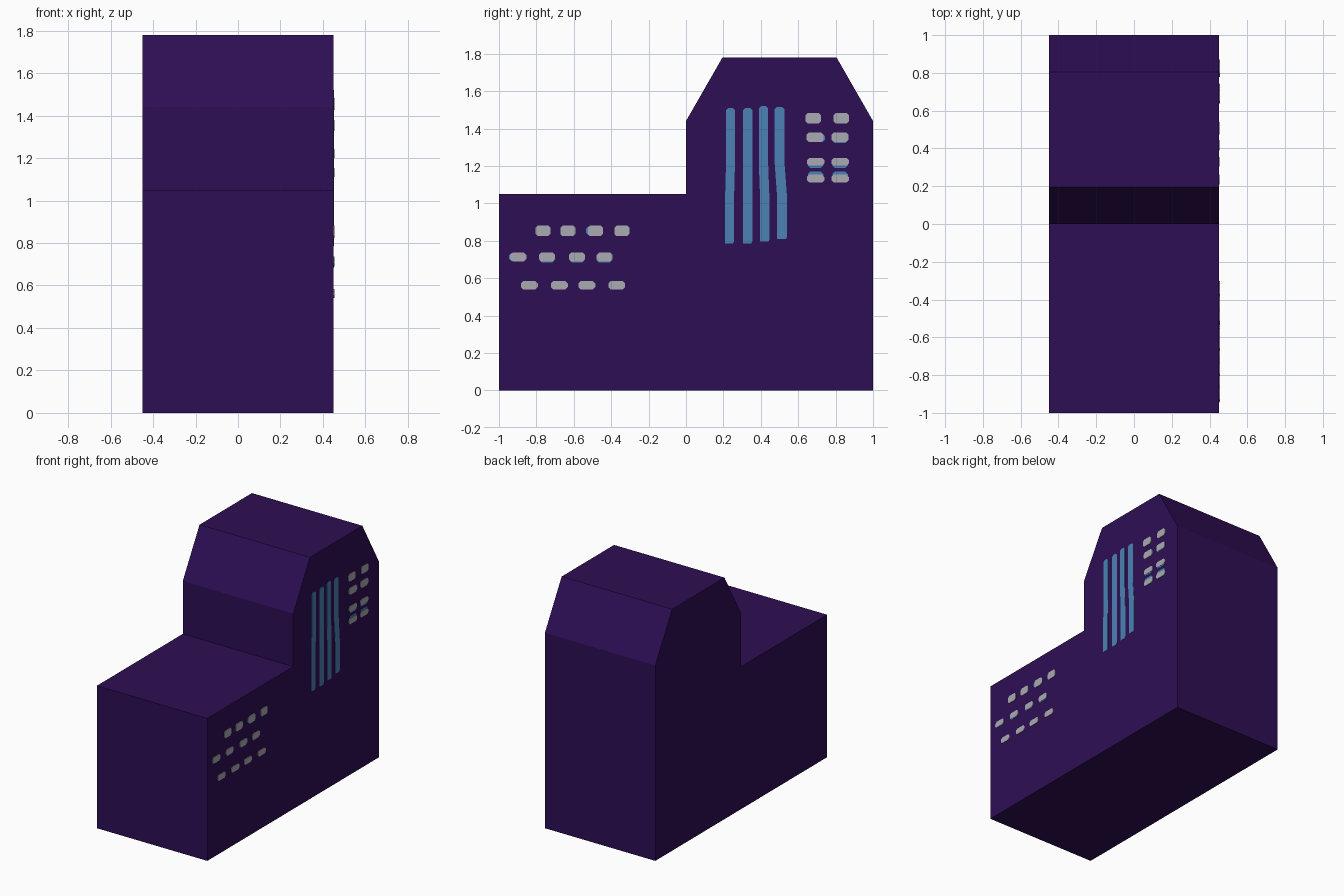
import bpy, bmesh

if "Cube" in bpy.data.objects:
    bpy.data.objects.remove(bpy.data.objects["Cube"])

HALF_W = 0.45


def material(name, rgb):
    m = bpy.data.materials.new(name)
    m.diffuse_color = (*rgb, 1)
    m.use_nodes = True
    m.node_tree.nodes["Principled BSDF"].inputs["Base Color"].default_value = m.diffuse_color
    return m


PURPLE = material("dark purple", (0.027, 0.0045, 0.088))
BLUE = material("blue", (0.07, 0.22, 0.46))
GREY = material("light grey", (0.40, 0.40, 0.45))


def add_prisms(name, outlines, x0, x1, mat):
    """Extrude closed (y, z) outlines from x0 to x1 into one object."""
    bm = bmesh.new()
    for pts in outlines:
        face = bm.faces.new([bm.verts.new((x0, y, z)) for y, z in pts])
        ext = bmesh.ops.extrude_face_region(bm, geom=[face], use_keep_orig=True)
        verts = [v for v in ext["geom"] if isinstance(v, bmesh.types.BMVert)]
        bmesh.ops.translate(bm, verts=verts, vec=(x1 - x0, 0, 0))
    bmesh.ops.recalc_face_normals(bm, faces=bm.faces[:])
    mesh = bpy.data.meshes.new(name)
    bm.to_mesh(mesh)
    bm.free()
    mesh.materials.append(mat)
    ob = bpy.data.objects.new(name, mesh)
    bpy.context.collection.objects.link(ob)
    return ob


def pane(y, z, w, h):
    """Rectangle with clipped corners."""
    a, b, c = w / 2, h / 2, 0.012
    return [(y - a + c, z - b), (y + a - c, z - b), (y + a, z - b + c), (y + a, z + b - c),
            (y + a - c, z + b), (y - a + c, z + b), (y - a, z + b - c), (y - a, z - b + c)]


def stripe(y_low, y_high, z0, z1, w):
    """Tall narrow pane that may step sideways half way up."""
    a, c = w / 2, 0.012
    return [(y_low - a, z0), (y_low + a - c / 2, z0), (y_low + a, z0 + c),
            (y_low + a, 1.03), (y_high + a, 1.22), (y_high + a, z1 - c),
            (y_high + a - c, z1), (y_high - a + c, z1), (y_high - a, z1 - c),
            (y_high - a, 1.22), (y_low - a, 1.03)]


# Low wing and taller block with a clipped roof
add_prisms("building_body", [[(-1, 0), (1, 0), (1, 1.44), (0.805, 1.78), (0.195, 1.78),
                              (0, 1.44), (0, 1.05), (-1, 1.05)]], -HALF_W, HALF_W, PURPLE)

# Tall blue windows
add_prisms("tall_windows", [stripe(0.233, 0.238, 0.785, 1.51, 0.048),
                            stripe(0.330, 0.330, 0.785, 1.51, 0.050),
                            stripe(0.421, 0.414, 0.795, 1.52, 0.050),
                            stripe(0.514, 0.500, 0.81, 1.515, 0.053)],
           HALF_W - 0.001, HALF_W + 0.002, BLUE)

# Small grey windows: four rows in the tower, three rows in the wing
panes = []
for z, h, y1, y2, w in [(1.455, 0.056, 0.68, 0.83, 0.083), (1.353, 0.052, 0.69, 0.824, 0.09),
                        (1.222, 0.042, 0.693, 0.824, 0.093), (1.132, 0.042, 0.693, 0.824, 0.093)]:
    panes += [pane(y1, z, w, h), pane(y2, z, w, h)]
for z, h, w, ys in [(0.853, 0.057, 0.08, (-0.765, -0.632, -0.485, -0.343)),
                    (0.713, 0.046, 0.086, (-0.897, -0.743, -0.583, -0.435)),
                    (0.562, 0.044, 0.09, (-0.837, -0.677, -0.53, -0.37))]:
    panes += [pane(y, z, w, h) for y in ys]
add_prisms("small_windows", panes, HALF_W - 0.001, HALF_W + 0.004, GREY)

# Blue edges peeking out behind some small windows
edges = [(0.702, 1.35), (0.824, 1.345), (0.693, 1.212), (0.824, 1.212), (0.693, 1.147),
         (0.824, 1.147), (-0.494, 0.853), (-0.905, 0.713), (-0.743, 0.706),
         (-0.583, 0.706), (-0.437, 0.706)]
add_prisms("small_window_edges", [pane(y, z, 0.082, 0.044) for y, z in edges],
           HALF_W - 0.001, HALF_W + 0.002, BLUE)
